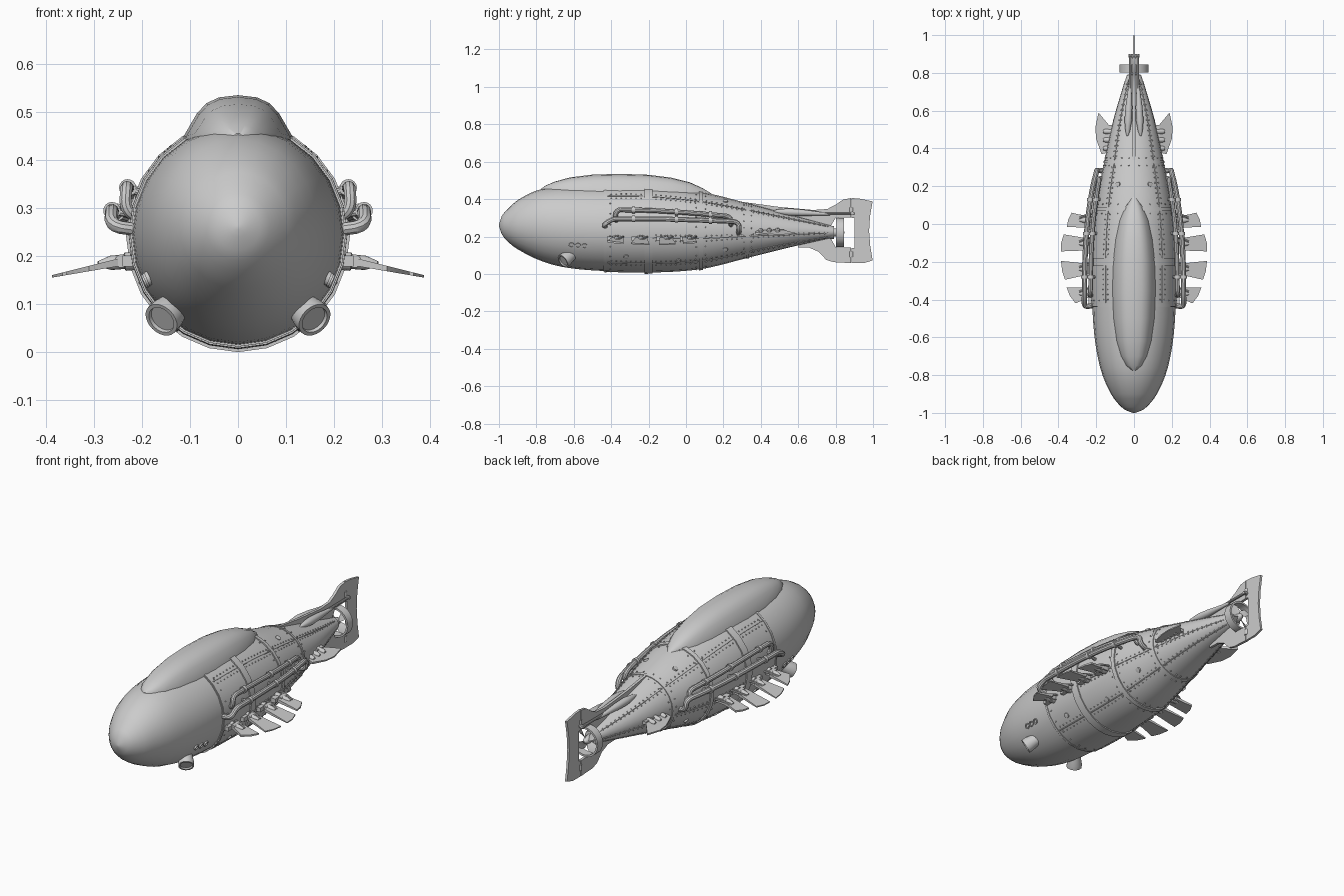
import bpy, bmesh, math
from mathutils import Vector as V

if "Cube" in bpy.data.objects:
    bpy.data.objects.remove(bpy.data.objects["Cube"])

N = 24
# hull stations: y, top z, bottom z, half width
ST = [(-1, .265, .255, .005), (-.985, .31, .212, .046), (-.95, .35, .17, .085), (-.9, .395, .132, .122),
      (-.8, .446, .08, .167), (-.7, .466, .046, .193), (-.58, .472, .026, .211), (-.44, .472, .016, .22),
      (-.2, .47, .011, .222), (.08, .435, .03, .201), (.33, .374, .09, .153), (.55, .315, .145, .105),
      (.785, .252, .198, .035)]


def hull(y):
    """Smoothly interpolated section: centre z, half width, half height."""
    y = min(max(y, ST[0][0]), ST[-1][0])
    i = max(k for k in range(len(ST) - 1) if ST[k][0] <= y)
    a, b = ST[i], ST[i + 1]
    p, q = ST[max(i - 1, 0)], ST[min(i + 2, len(ST) - 1)]
    h = b[0] - a[0]
    t = (y - a[0]) / h
    r = []
    for k in (1, 2, 3):
        m0, m1 = (b[k] - p[k]) / (b[0] - p[0]) * h, (q[k] - a[k]) / (q[0] - a[0]) * h
        r.append((2*t**3 - 3*t*t + 1)*a[k] + (t**3 - 2*t*t + t)*m0 + (3*t*t - 2*t**3)*b[k] + (t**3 - t*t)*m1)
    return (r[0] + r[1]) / 2, r[2], (r[0] - r[1]) / 2


def on_hull(y, deg, off=0.0):
    zc, rx, rz = hull(y)
    a = math.radians(deg)
    return V(((rx + off) * math.cos(a), y, zc + (rz + off) * math.sin(a)))


def make(name, verts, faces, mirror=False, angle=35):
    me = bpy.data.meshes.new(name)
    me.from_pydata([tuple(v) for v in verts], [], faces)
    bm = bmesh.new()
    bm.from_mesh(me)
    bmesh.ops.recalc_face_normals(bm, faces=bm.faces)
    bm.to_mesh(me)
    bm.free()
    me.shade_smooth()
    me.set_sharp_from_angle(angle=math.radians(angle))
    ob = bpy.data.objects.new(name, me)
    bpy.context.collection.objects.link(ob)
    if mirror:
        ob.modifiers.new("Mirror", 'MIRROR').use_mirror_merge = False
    return ob


def skin(name, rings, mirror=False, angle=35, loop=False):
    n, m = len(rings[0]), len(rings)
    faces = []
    for i in range(m if loop else m - 1):
        for j in range(n):
            k, i2 = (j + 1) % n, (i + 1) % m
            faces.append((i*n + j, i*n + k, i2*n + k, i2*n + j))
    if not loop:
        faces += [tuple(range(n)), tuple(range((m - 1)*n, m*n))]
    return make(name, [p for r in rings for p in r], faces, mirror, angle)


def lathe(name, o, axis, prof, mirror=False, seg=16, loop=False):
    o, d = V(o), V(axis).normalized()
    u = d.orthogonal().normalized()
    w = d.cross(u)
    c = [2 * math.pi * j / seg for j in range(seg)]
    return skin(name, [[o + d*t + (u*math.cos(a) + w*math.sin(a))*r for a in c] for t, r in prof], mirror, loop=loop)


def tube(name, pts, r, mirror=True, seg=10, rounds=2):
    pts = [V(p) for p in pts]
    for _ in range(rounds):  # corner cutting rounds the bends
        new = [pts[0]]
        for a, b in zip(pts, pts[1:]):
            new += [a.lerp(b, .25), a.lerp(b, .75)]
        pts = new + [pts[-1]]
    rings, u = [], None
    for i, p in enumerate(pts):
        d = (pts[min(i + 1, len(pts) - 1)] - pts[max(i - 1, 0)]).normalized()
        u = d.orthogonal() if u is None else u - d * u.dot(d)
        u.normalize()
        w = d.cross(u)
        rings.append([p + (u*math.cos(2*math.pi*j/seg) + w*math.sin(2*math.pi*j/seg))*r for j in range(seg)])
    return skin(name, rings, mirror)


def box(name, c, s, mirror=True):
    x, y, z = [k / 2 for k in s]
    c = V(c)
    return skin(name, [[c + V((a*x, b*y, h*z)) for a, b in ((-1, -1), (1, -1), (1, 1), (-1, 1))] for h in (-1, 1)], mirror)


def section(y, off=0.0):
    return [on_hull(y, 360 * j / N, off) for j in range(N)]


def span(a, b, n):
    return [a + (b - a) * i / n for i in range(n + 1)]


# nose and plated rear hull
skin("nose_hull", [section(y) for y in [-1, -.995, -.985, -.97, -.95, -.925] + span(-.9, -.44, 10)], angle=50)
skin("plated_hull", [section(y, .004) for y in span(-.44, .785, 26)], angle=50)

# raised hoops round the hull
for y, w, h in ((-.43, .012, .007), (-.2, .042, .010), (.08, .022, .010), (.33, .014, .008)):
    skin("hull_hoop", [section(y - w/2, 0), section(y - w/2, h), section(y + w/2, h), section(y + w/2, 0)])

# canopy on top
CAN = [(-.775, .012, .455), (-.75, .04, .473), (-.7, .068, .494), (-.62, .092, .516), (-.5, .109, .531), (-.35, .116, .535),
       (-.2, .112, .53), (-.08, .098, .515), (.02, .076, .49), (.09, .047, .458), (.145, .01, .424)]
PR = [(1, -.1), (.98, .1), (.74, .6), (.57, .82), (.35, .95), (0, 1)]
rings = []
for y, w, top in CAN:
    zc, rx, rz = hull(y)
    base = min(zc + rz * math.sqrt(max(0, 1 - (w / rx)**2)), top - .006)
    half = [(u * w, base + (top - base) * h) for u, h in PR]
    rings.append([V((x, y, z)) for x, z in half] + [V((-x, y, z)) for x, z in half[-2::-1]])
skin("canopy", rings, angle=50)

# lengthwise plate seams and rivets
bm = bmesh.new()


def rivet(p):
    r = bmesh.ops.create_icosphere(bm, subdivisions=1, radius=.0038)
    bmesh.ops.translate(bm, verts=r['verts'], vec=p)


for deg in (48, -12, -52):
    for y0, y1 in ((-.42, -.22), (-.18, .07), (.09, .32), (.34, .76)):
        if deg == -12 and y1 < 0:
            continue
        tube("plate_seam", [on_hull(y, deg, .004) for y in span(y0, y1, 6)], .0028, seg=6, rounds=0)
        for y in span(y0 + .02, y1 - .02, int((y1 - y0) / .03)):
            for s in (-1, 1):
                rivet(on_hull(y, deg + s * 4, .004))
for y in (-.405, .055, .105, .31, .35):
    for deg in range(-85, 86, 15):
        rivet(on_hull(y, deg, .004))
me = bpy.data.meshes.new("rivets")
bm.to_mesh(me)
bm.free()
rv = bpy.data.objects.new("rivets", me)
bpy.context.collection.objects.link(rv)
rv.modifiers.new("Mirror", 'MIRROR').use_mirror_merge = False

# side pipes with clamps
up = [on_hull(-.37, 10, -.01), on_hull(-.38, 13, .02), on_hull(-.37, 23, .03)] + [on_hull(y, 23, .026) for y in span(-.32, .18, 4)]
tube("upper_pipe", up + [on_hull(.235, 23, .026), on_hull(.24, 12, .024), on_hull(.24, 10, -.01)], .013)
lo = [on_hull(-.43, 3, -.01), on_hull(-.44, 4, .045), on_hull(-.39, 11, .046)] + [on_hull(y, 11 + (y + .3) * 5, .044) for y in span(-.33, .2, 4)]
tube("lower_pipe", lo + [on_hull(.28, 14, .04), on_hull(.285, 0, .035), on_hull(.28, -5, -.01)], .014)
for y in (-.28, -.05, .13):
    for deg, off in ((23, .026), (11 + (y + .3) * 5, .044)):
        p = on_hull(y, deg, off)
        lathe("pipe_clamp", p - V((0, .008, 0)), (0, 1, 0), [(0, .018), (.016, .018)], True)
        tube("clamp_stay", [on_hull(y, deg, -.01), p], .008, rounds=0)


# side fins: plan outline, sloping down and thinning outward
def fin(name, out, x0, x1, z0, z1, t0, t1):
    rings = []
    for s in (-1, 1):
        rings.append([])
        for x, y in out:
            f = (x - x0) / (x1 - x0)
            rings[-1].append(V((x, y, z0 + (z1 - z0) * f + s * (t0 + (t1 - t0) * f) / 2)))
    skin(name, rings, True)


FINS = [(-.37, [(.25, -.395), (.31, -.42), (.34, -.38), (.357, -.335), (.25, -.335)]),
        (-.24, [(.25, -.27), (.30, -.28), (.365, -.295), (.38, -.25), (.387, -.195), (.25, -.21)]),
        (-.105, [(.25, -.14), (.387, -.145), (.386, -.1), (.372, -.055), (.25, -.075)]),
        (.02, [(.245, -.02), (.355, -.015), (.348, .025), (.33, .06), (.29, .05), (.245, .045)])]
for yc, out in FINS:
    fin("side_fin", out, .25, .387, .187, .158, .016, .005)
    lathe("fin_axle", (.18, yc, .193), (1, 0, -.08), [(0, .019), (.055, .019), (.057, .015), (.085, .015), (.11, .006)], True)
    lathe("fin_knuckle", (.242, yc - .022, .19), (0, 1, 0), [(0, .014), (.044, .014)], True)
    box("fin_bracket", (.215, yc - .015, .19), (.05, .075, .022))
    tube("fin_rod", [(.21, yc + .035, .2), (.25, yc + .03, .197), (.29, yc + .012, .185)], .005, seg=8)

# rear stabilisers
fin("rear_fin", [(.12, .42), (.15, .375), (.172, .37), (.2, .45), (.205, .51), (.188, .59), (.13, .52)], .12, .205, .232, .208, .016, .006)
for y in (.40, .445, .49):
    lathe("rear_fin_hinge", (.10, y, .236), (1, 0, -.15), [(0, .014), (.05, .014), (.065, .008)], True)
box("rear_fin_bracket", (.118, .45, .232), (.035, .15, .016))


# tail keels and rudder as thin upright plates
def plate(name, out, t=.014):
    skin(name, [[V((x, y, z)) for y, z in out] for x in (-t/2, t/2)])


plate("upper_tail_keel", [(.34, .38), (.5, .358), (.68, .342), (.755, .347), (.8, .37), (.84, .398), (.882, .405),
                          (.882, .302), (.8, .3), (.77, .25), (.6, .27), (.34, .34)])
plate("lower_tail_keel", [(.6, .142), (.66, .14), (.71, .118), (.75, .075), (.79, .063), (.882, .058),
                          (.882, .14), (.8, .142), (.77, .2), (.6, .2)])
plate("rudder", [(.885, .3), (.885, .406), (.93, .402), (.998, .388), (.984, .31), (.979, .23), (.985, .15), (.998, .072),
                 (.95, .058), (.885, .058), (.885, .14), (.9, .14), (.9, .3)], .012)
for z in (.09, .325):
    lathe("rudder_hinge", (0, .884, z), (0, 0, 1), [(0, .012), (.03, .012)])

# rudder control rods in teardrop fairings
lathe("rod_fairing", (.035, .46, .335), (-.05, 1, -.05), [(0, .002), (.03, .012), (.09, .02), (.16, .018), (.24, .011), (.31, .006)], True)
tube("control_rod", [(.022, .6, .325), (.02, .9, .325)], .007, rounds=0)
tube("rudder_crossbar", [(-.028, .89, .325), (.028, .89, .325)], .009, False, rounds=0)

# propeller and shroud
PZ = .222
lathe("propeller_shroud", (0, .802, PZ), (0, 1, 0), [(0, .078), (.043, .078), (.043, .068), (0, .068)], seg=32, loop=True)
lathe("propeller_hub", (0, .77, PZ), (0, 1, 0), [(0, .036), (.02, .034), (.022, .022), (.05, .02), (.07, .012), (.078, .003)])
for k in range(4):
    a = math.radians(45 + 90 * k)
    r, s = V((math.cos(a), 0, math.sin(a))), V((-math.sin(a), 0, math.cos(a)))
    rings = []
    for d, w, tw in ((.01, .01, .9), (.03, .02, .7), (.05, .024, .5), (.067, .014, .35)):
        e = s * math.cos(tw) + V((0, 1, 0)) * math.sin(tw)
        n = e.cross(r) * .002
        c = V((0, .823, PZ)) + r * d
        rings.append([c - e*w, c + n, c + e*w, c - n])
    skin("propeller_blade", rings)

# forward lower lamps
d = V((.5, -.68, -.5)).normalized()
lathe("bow_lamp", V((.157, -.655, .07)) - d * .085, d,
      [(0, .028), (.045, .033), (.07, .038), (.09, .038), (.09, .030), (.082, .029)], True, 24)

# oval bow vents and small hull ports
for y in (-.612, -.577, -.542):
    p = on_hull(y, -26)
    lathe("bow_vent", p, (p.x, 0, (p.z - .24) * .9), [(-.006, .015), (.004, .015), (.004, .009), (-.006, .009)], True, loop=True)
for y, deg in ((-.32, -40), (-.04, -48), (.21, -35), (.21, 62)):
    p = on_hull(y, deg, .004)
    lathe("hull_port", p, (p.x, 0, p.z - hull(y)[0]), [(-.006, .014), (.004, .013), (.005, .006)], True)
